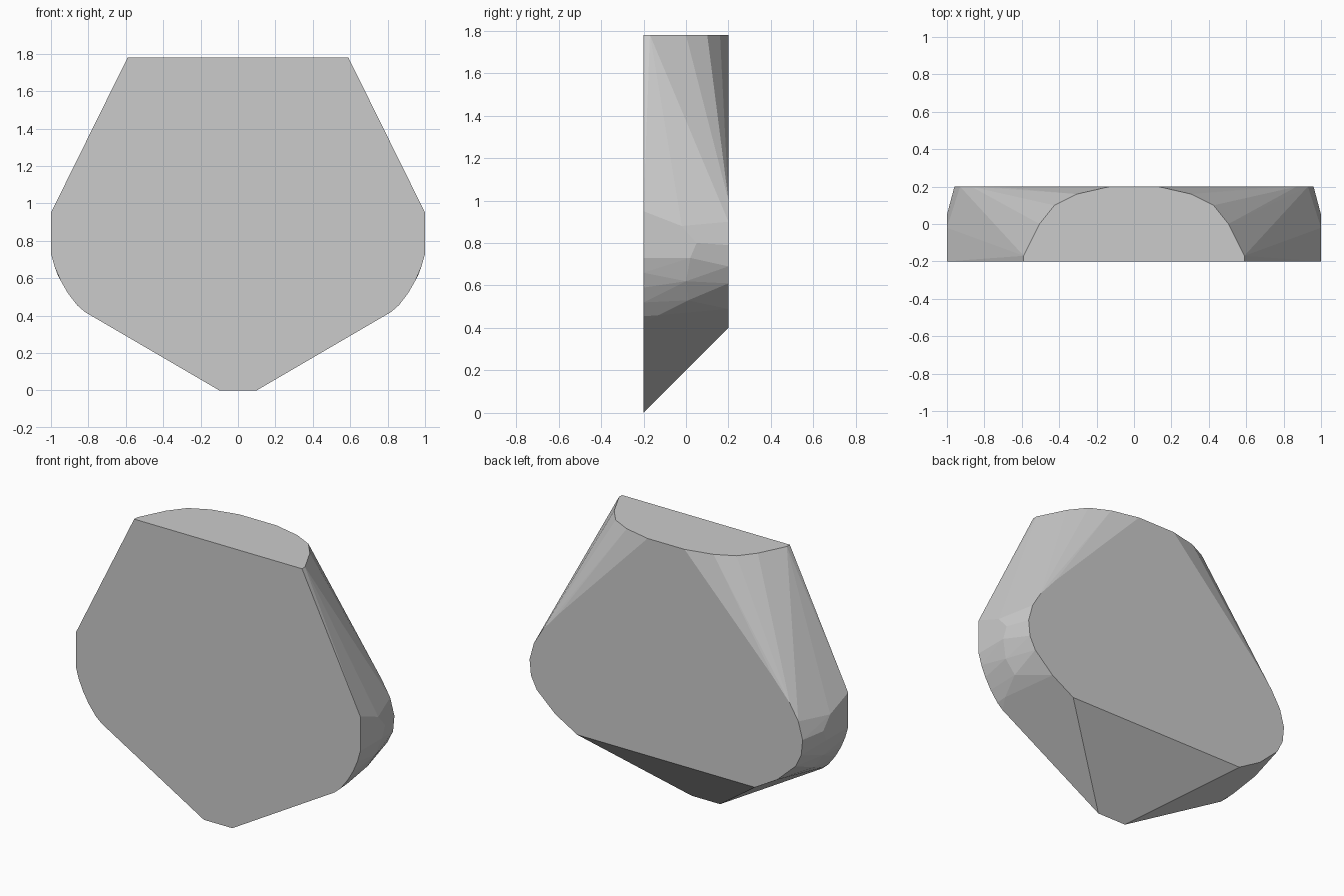
import bpy, bmesh

if "Cube" in bpy.data.objects:
    bpy.data.objects.remove(bpy.data.objects["Cube"])

# Half outlines (x >= 0); each is mirrored to the other side
front_outline = [(.59, 1.78), (1, .95), (1, .73), (.98, .66), (.95, .59),
                 (.91, .52), (.86, .455), (.82, .42), (.10, 0)]          # x, z at y = -0.2
back_outline = [(.13, 1.78), (.757, 1.13), (.87, 1.0), (.93, .9), (.96, .79),
                (.95, .69), (.91, .61), (.78, .49), (.625, .4)]          # x, z at y = 0.2
top_outline = [(.59, -.17), (.505, 0), (.425, .10), (.305, .16)]         # x, y at z = 1.78
side_points = [(1, -.02, .88), (1, .05, .8), (1, .02, .73),
               (.965, 0, .62), (.905, .01, .53), (.86, -.13, .46)]       # rounded flank

points = [(x, -.2, z) for x, z in front_outline]
points += [(x, .2, z) for x, z in back_outline]
points += [(x, y, 1.78) for x, y in top_outline]
points += side_points

# Faceted stone slab: the convex skin around all the outlines
bm = bmesh.new()
for x, y, z in points:
    for side in (-1, 1):
        bm.verts.new((side * x, y, z))
hull = bmesh.ops.convex_hull(bm, input=bm.verts[:])
loose = [v for v in bm.verts if not v.link_faces]
bmesh.ops.delete(bm, geom=loose, context='VERTS')

# Merge the triangles of the large flat faces
bmesh.ops.dissolve_limit(bm, angle_limit=.01, verts=bm.verts[:], edges=bm.edges[:])
bmesh.ops.recalc_face_normals(bm, faces=bm.faces[:])

mesh = bpy.data.meshes.new("stone_slab")
bm.to_mesh(mesh)
bm.free()
slab = bpy.data.objects.new("stone_slab", mesh)
bpy.context.collection.objects.link(slab)
